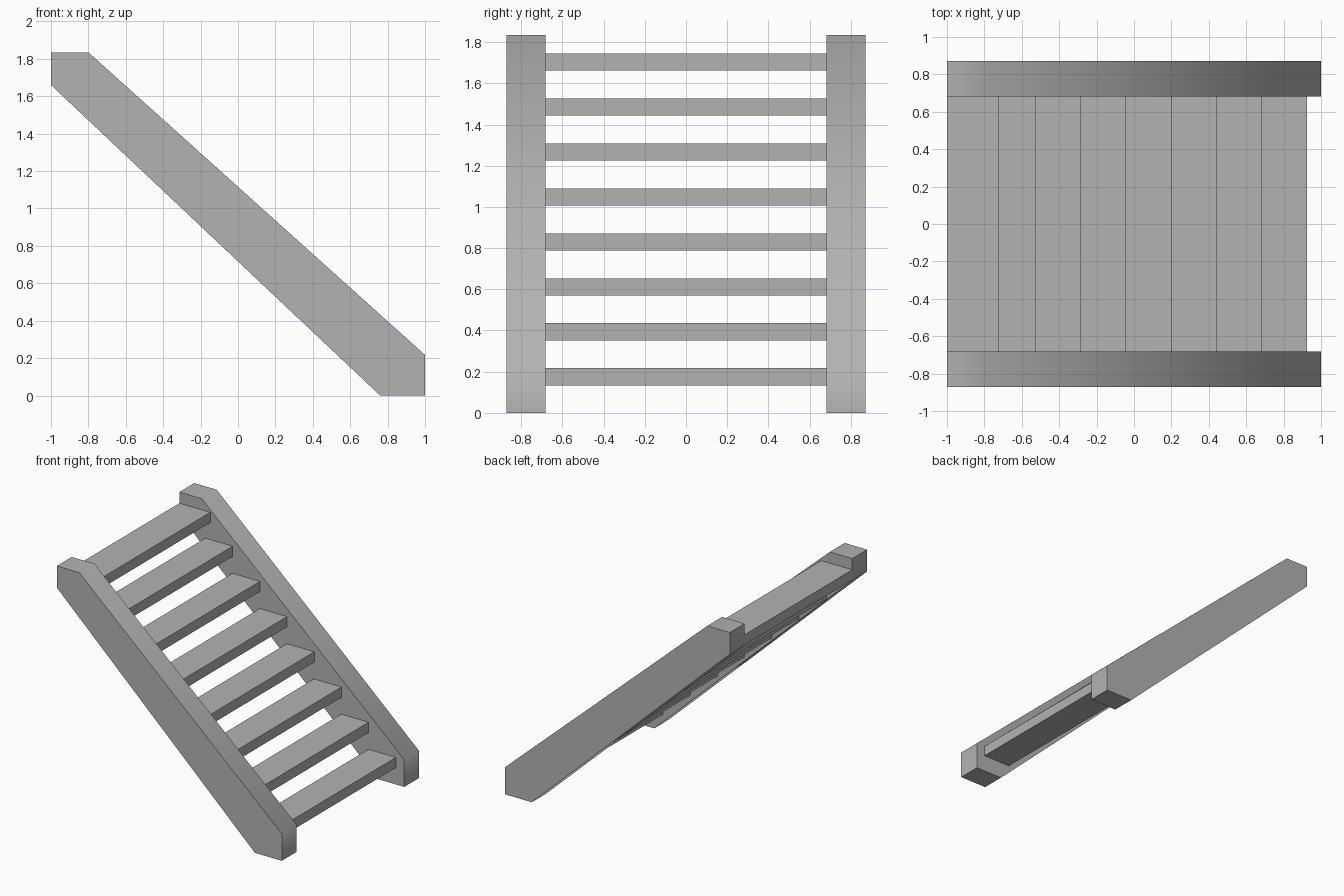
import bpy
import math

cube = bpy.data.objects.get("Cube")
if cube:
    bpy.data.objects.remove(cube, do_unlink=True)

grey = bpy.data.materials.new("plain_grey")
grey.use_nodes = True
grey.diffuse_color = (0.45, 0.45, 0.45, 1)
grey.node_tree.nodes["Principled BSDF"].inputs["Base Color"].default_value = grey.diffuse_color


def extrude_profile(name, profile, y0, y1):
    """Extrude a clockwise (x, z) outline from y0 to y1."""
    n = len(profile)
    verts = [(x, y, z) for y in (y0, y1) for x, z in profile]
    faces = [tuple(range(n))[::-1], tuple(range(n, 2 * n))]
    faces += [(i, (i + 1) % n, (i + 1) % n + n, i + n) for i in range(n)]
    mesh = bpy.data.meshes.new(name)
    mesh.from_pydata(verts, [], faces)
    mesh.materials.append(grey)
    obj = bpy.data.objects.new(name, mesh)
    bpy.context.collection.objects.link(obj)
    return obj


INNER, OUTER = 0.683, 0.872

# Side stringers with clipped ends, softly shaded along the slope
outline = [(-1, 1.66), (-1, 1.835), (-0.8, 1.835), (1, 0.217), (1, 0), (0.76, 0)]
for name, y0, y1 in (("front_stringer", -OUTER, -INNER), ("back_stringer", INNER, OUTER)):
    stringer = extrude_profile(name, outline, y0, y1)
    bpy.ops.object.select_all(action="DESELECT")
    stringer.select_set(True)
    bpy.context.view_layer.objects.active = stringer
    bpy.ops.object.shade_smooth_by_angle(angle=math.radians(60))

# Treads, evenly stepped; the top one is flush with the stringer ends
COUNT, RUN, RISE, THICK = 8, 0.2417, 0.2183, 0.083
for i in range(COUNT):
    nose = 0.925 - i * RUN
    top = 0.217 + i * RISE
    back = nose - RUN - 0.002
    if i == COUNT - 1:
        nose, back = -0.725, -1
    step = [(back, top - THICK), (back, top), (nose, top), (nose, top - THICK)]
    extrude_profile(f"tread_{i + 1}", step, -INNER, INNER)
